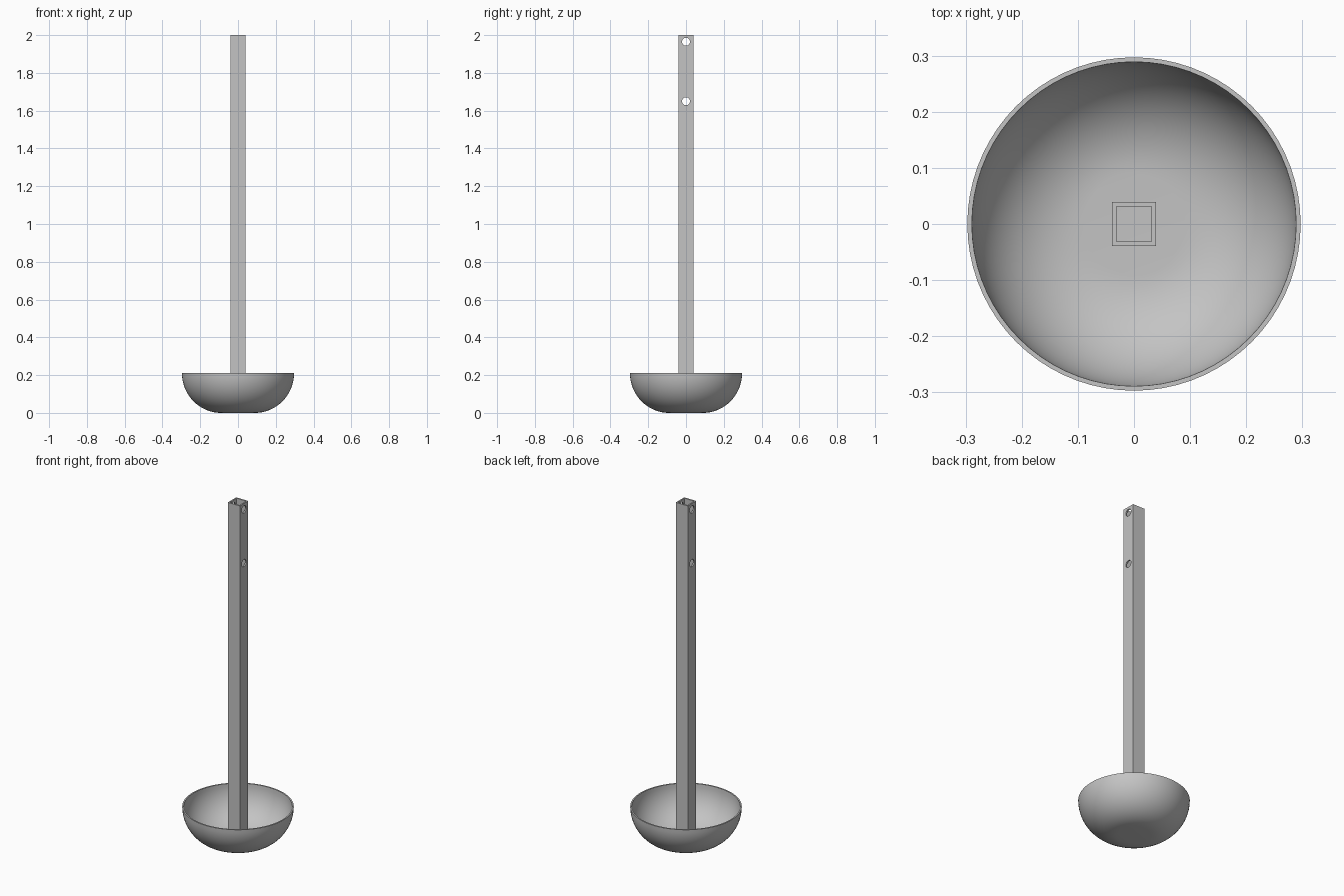
import bpy, bmesh, math
from mathutils import Matrix

cube = bpy.data.objects.get("Cube")
if cube:
    bpy.data.objects.remove(cube, do_unlink=True)

STEEL = (0.55, 0.55, 0.55, 1)
steel = bpy.data.materials.new("brushed steel grey")
steel.use_nodes = True
steel.diffuse_color = STEEL
steel.node_tree.nodes["Principled BSDF"].inputs["Base Color"].default_value = STEEL

RIM, HEIGHT, WALL, FLAT = 0.297, 0.212, 0.008, 0.09
HALF, TOP = 0.039, 2.0


def add_object(name, bm):
    bmesh.ops.recalc_face_normals(bm, faces=bm.faces[:])
    mesh = bpy.data.meshes.new(name)
    bm.to_mesh(mesh)
    bm.free()
    mesh.materials.append(steel)
    obj = bpy.data.objects.new(name, mesh)
    bpy.context.collection.objects.link(obj)
    return obj


def activate(obj):
    bpy.ops.object.select_all(action="DESELECT")
    obj.select_set(True)
    bpy.context.view_layer.objects.active = obj


def box(name, half, low, high):
    bm = bmesh.new()
    bmesh.ops.create_cube(bm, size=1, matrix=Matrix.Translation((0, 0, (low + high) / 2))
                          @ Matrix.Diagonal((2 * half, 2 * half, high - low, 1)))
    return add_object(name, bm)


def cut(target, cutter):
    mod = target.modifiers.new("cut", "BOOLEAN")
    mod.operation, mod.solver, mod.object = "DIFFERENCE", "EXACT", cutter
    activate(target)
    bpy.ops.object.modifier_apply(modifier=mod.name)
    bpy.data.objects.remove(cutter, do_unlink=True)


# Bowl: a flat-bottomed, thin-walled profile spun around z
def bowl_curve(offset, steps=16):
    arc = [i / steps * math.pi / 2 for i in range(steps + 1)]
    return [(0, offset)] + [(FLAT + (RIM - FLAT - offset) * math.sin(a),
                             HEIGHT - (HEIGHT - offset) * math.cos(a)) for a in arc]


bm = bmesh.new()
profile = bowl_curve(0) + bowl_curve(WALL)[::-1]
verts = [bm.verts.new((r, 0, z)) for r, z in profile]
edges = [bm.edges.new(pair) for pair in zip(verts, verts[1:])]
bmesh.ops.spin(bm, geom=verts + edges, cent=(0, 0, 0), axis=(0, 0, 1),
               angle=math.tau, steps=72, use_merge=True)
bmesh.ops.remove_doubles(bm, verts=bm.verts[:], dist=0.0001)
bowl = add_object("bowl", bm)
activate(bowl)
bpy.ops.object.shade_smooth_by_angle(angle=math.radians(35))

# Post: hollow square tube standing in the bowl
post = box("post", HALF, WALL, TOP)
cut(post, box("bore_cutter", HALF - WALL, -0.1, TOP + 0.1))

# Two round holes drilled sideways through the post
for z in (1.965, 1.65):
    bm = bmesh.new()
    bmesh.ops.create_cone(bm, cap_ends=True, segments=32, radius1=0.021, radius2=0.021, depth=0.2,
                          matrix=Matrix.Translation((0, 0, z)) @ Matrix.Rotation(math.pi / 2, 4, "Y"))
    cut(post, add_object("hole_cutter", bm))
activate(post)
bpy.ops.object.shade_smooth_by_angle(angle=math.radians(35))
